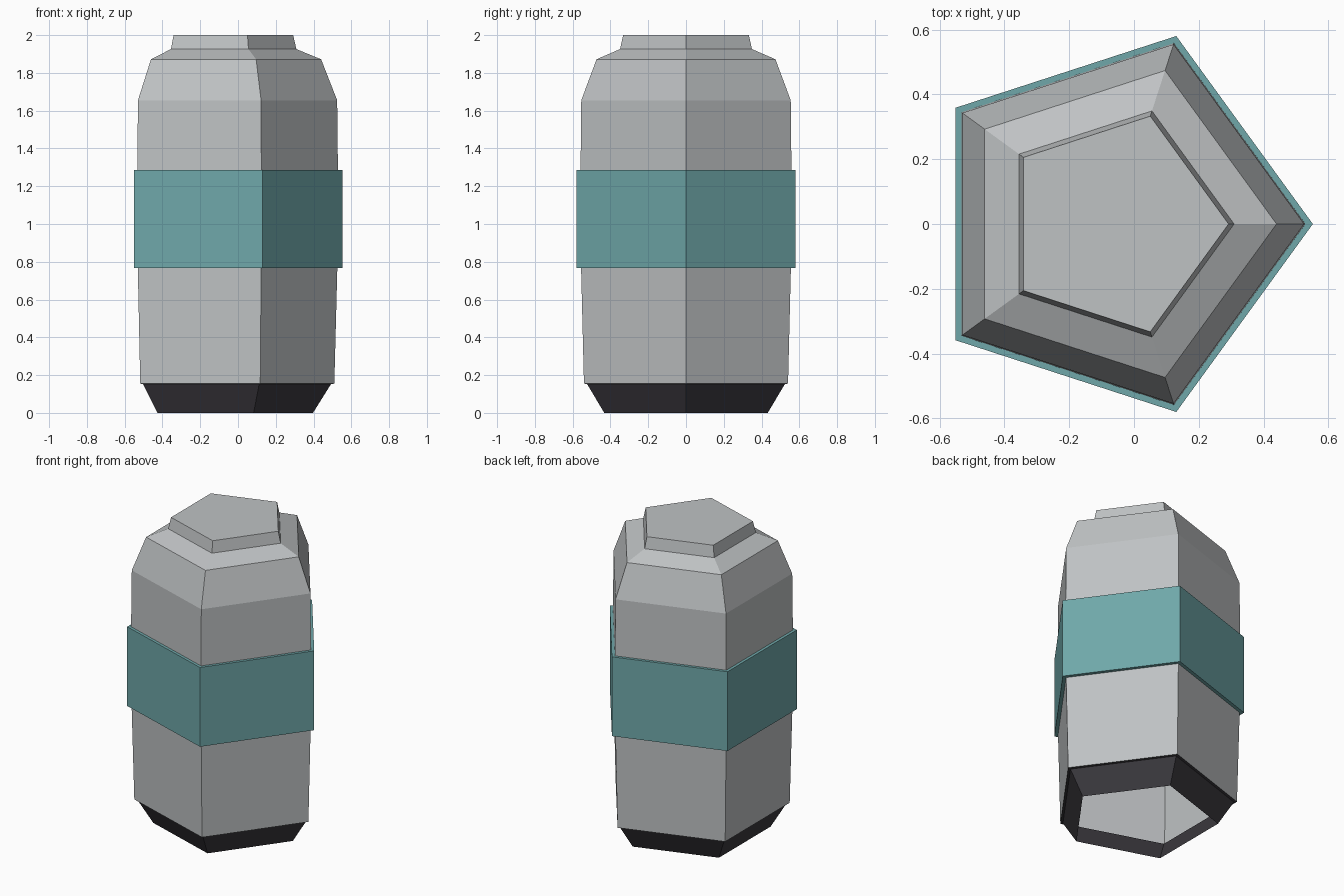
import bpy
import bmesh
from math import cos, sin, tau

SIDES = 5
CENTRE_X = -0.058

cube = bpy.data.objects.get("Cube")
if cube:
    bpy.data.objects.remove(cube, do_unlink=True)


def make_material(name, color):
    mat = bpy.data.materials.new(name)
    mat.use_nodes = True
    rgba = (*color, 1.0)
    mat.diffuse_color = rgba
    mat.node_tree.nodes["Principled BSDF"].inputs["Base Color"].default_value = rgba
    return mat


def make_shell(name, profile, mat, cap_top=False, closed=False):
    """Sweep a (radius, height) profile around the pentagon."""
    bm = bmesh.new()
    rings = [[bm.verts.new((CENTRE_X + r * cos(tau * i / SIDES), r * sin(tau * i / SIDES), z))
              for i in range(SIDES)] for r, z in profile]
    pairs = list(zip(rings, rings[1:]))
    if closed:
        pairs.append((rings[-1], rings[0]))
    for low, high in pairs:
        for i in range(SIDES):
            j = (i + 1) % SIDES
            bm.faces.new((low[i], low[j], high[j], high[i]))
    if cap_top:
        bm.faces.new(rings[-1])
    mesh = bpy.data.meshes.new(name)
    bm.to_mesh(mesh)
    bm.free()
    mesh.materials.append(mat)
    obj = bpy.data.objects.new(name, mesh)
    bpy.context.collection.objects.link(obj)
    return obj


grey = make_material("light grey", (0.52, 0.54, 0.55))
teal = make_material("teal", (0.16, 0.39, 0.40))
dark = make_material("charcoal", (0.045, 0.042, 0.05))

# Body with shoulder, neck and flat lid, open underneath
make_shell("body", [(0.568, 0.155), (0.584, 0.77), (0.587, 1.285), (0.583, 1.655),
                    (0.498, 1.872), (0.367, 1.926), (0.35, 2.0)], grey, cap_top=True)

# Tapered open foot with a narrow ledge under the body
make_shell("foot", [(0.455, 0.0), (0.55, 0.152), (0.568, 0.155)], dark)

# Raised band around the middle
make_shell("band", [(0.58, 0.767), (0.61, 0.767), (0.61, 1.286), (0.58, 1.286)],
           teal, closed=True)
